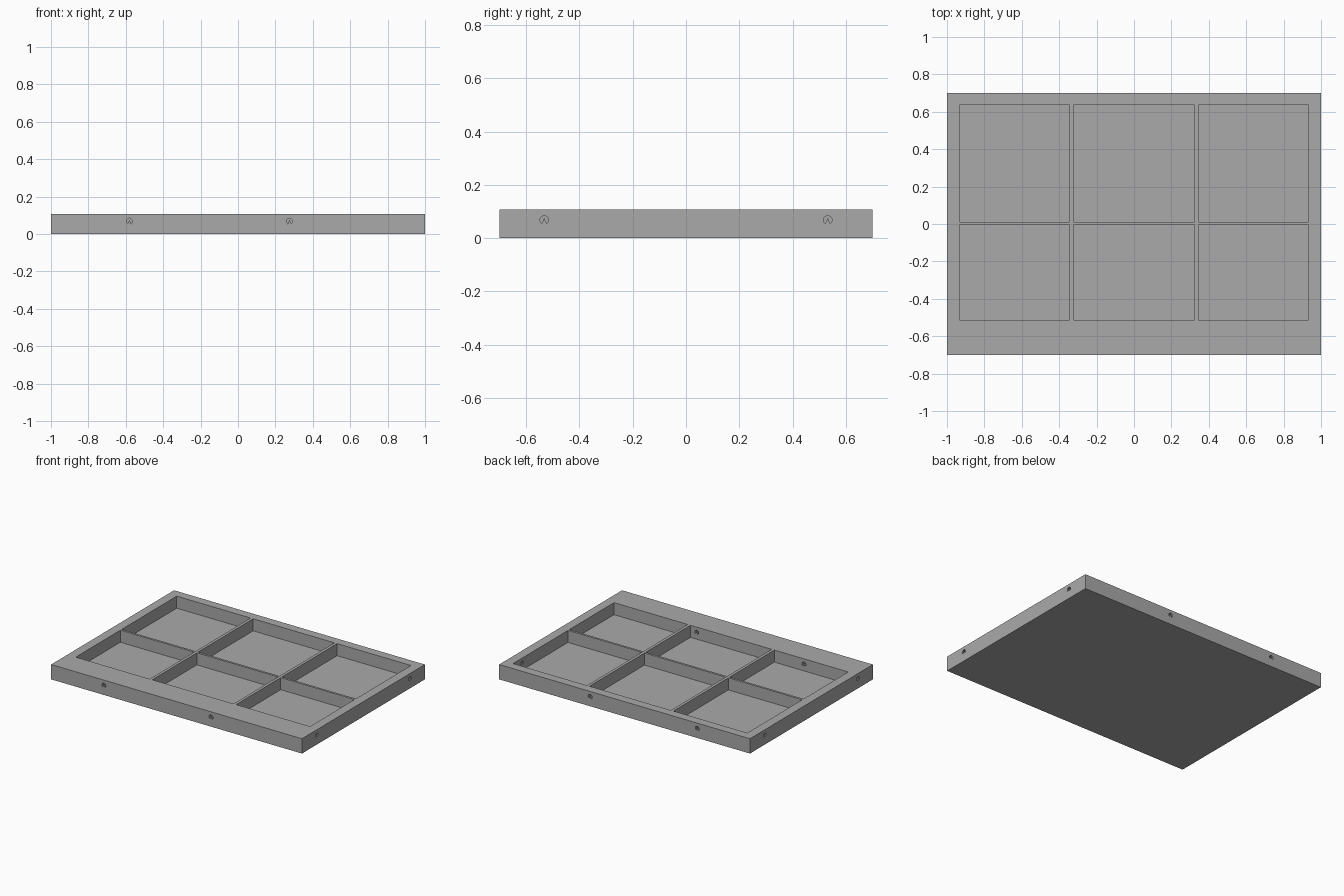
import bpy, bmesh, math
from mathutils import Matrix, Vector

if "Cube" in bpy.data.objects:
    bpy.data.objects.remove(bpy.data.objects["Cube"])

HX, HY, H, FLOOR = 1.0, 0.70, 0.107, 0.02

grey = bpy.data.materials.new("plain grey")
grey.use_nodes = True
colour = (0.40, 0.40, 0.40, 1)
grey.diffuse_color = colour
grey.node_tree.nodes["Principled BSDF"].inputs["Base Color"].default_value = colour


def add_box(bm, x0, x1, y0, y1, z0, z1):
    size = Matrix.Diagonal((x1 - x0, y1 - y0, z1 - z0, 1))
    place = Matrix.Translation(((x0 + x1) / 2, (y0 + y1) / 2, (z0 + z1) / 2))
    bmesh.ops.create_cube(bm, size=1, matrix=place @ size)


def add_slot(bm, position, inward, depth):
    """Horseshoe-shaped slot cutter that starts just outside a wall."""
    inward = Vector(inward)
    side = inward.cross(Vector((0, 0, 1)))
    radius = 0.016
    outline = []
    for i in range(13):
        a = math.radians(-30 + 20 * i)
        outline.append((radius * math.cos(a), radius * math.sin(a)))
    outline += [(-0.009, -0.014), (0, 0.008), (0.009, -0.014)]
    base = Vector(position) - inward * 0.01
    verts = [bm.verts.new(base + side * u + Vector((0, 0, v))) for u, v in outline]
    face = bm.faces.new(verts)
    new = bmesh.ops.extrude_face_region(bm, geom=[face])["geom"]
    moved = [g for g in new if isinstance(g, bmesh.types.BMVert)]
    bmesh.ops.translate(bm, verts=moved, vec=inward * (depth + 0.01))


def make_object(name, bm):
    bmesh.ops.recalc_face_normals(bm, faces=bm.faces)
    mesh = bpy.data.meshes.new(name)
    bm.to_mesh(mesh)
    bm.free()
    mesh.materials.append(grey)
    obj = bpy.data.objects.new(name, mesh)
    bpy.context.collection.objects.link(obj)
    return obj


def cut(target, cutter):
    cutter.hide_render = True
    mod = target.modifiers.new(cutter.name, "BOOLEAN")
    mod.operation, mod.solver, mod.object = "DIFFERENCE", "EXACT", cutter
    bpy.context.view_layer.objects.active = target
    bpy.ops.object.modifier_apply(modifier=mod.name)
    bpy.data.objects.remove(cutter)


# Solid tray block
bm = bmesh.new()
add_box(bm, -HX, HX, -HY, HY, 0, H)
tray = make_object("tray", bm)

# Six pockets, leaving thin dividers and a wide front rim
bm = bmesh.new()
for x0, x1 in ((-0.934, -0.345), (-0.324, 0.324), (0.345, 0.934)):
    for y0, y1 in ((-0.514, -0.006), (0.01, 0.636)):
        add_box(bm, x0, x1, y0, y1, FLOOR, H + 0.05)
cut(tray, make_object("pocket_cutter", bm))

# Connector slots: open into the pockets at front and left, blind elsewhere
bm = bmesh.new()
slot_z = 0.068
for x in (-0.58, 0.275):
    add_slot(bm, (x, -HY, slot_z), (0, 1, 0), 0.22)
    add_slot(bm, (x, HY, slot_z), (0, -1, 0), 0.04)
for y in (-0.532, 0.532):
    add_slot(bm, (HX, y, slot_z), (-1, 0, 0), 0.09)
    add_slot(bm, (-HX, y, slot_z), (1, 0, 0), 0.04)
cut(tray, make_object("slot_cutter", bm))
